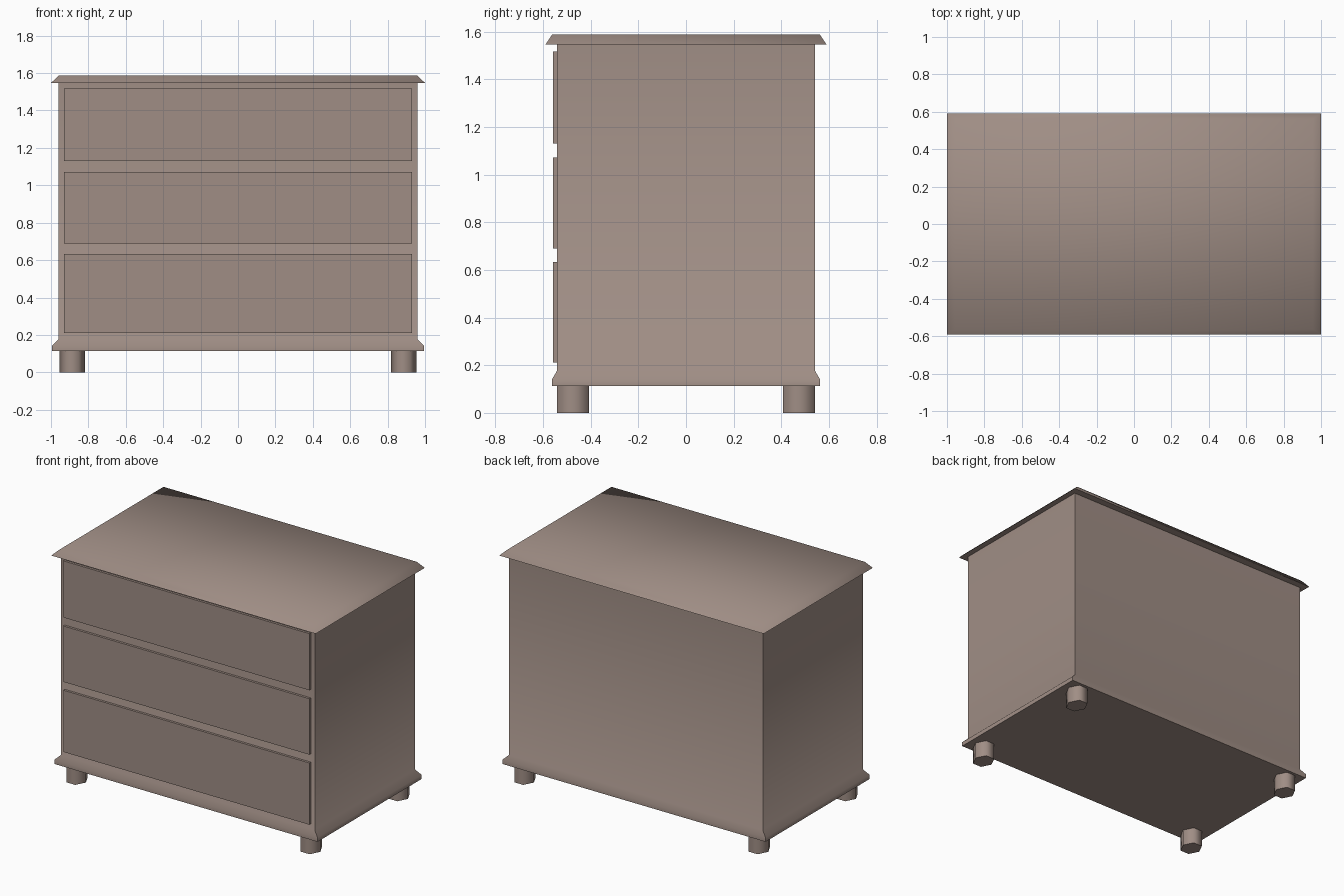
import bpy, math

if "Cube" in bpy.data.objects:
    bpy.data.objects.remove(bpy.data.objects["Cube"])

wood = bpy.data.materials.new("taupe wood")
wood.diffuse_color = (0.35, 0.27, 0.235, 1)
wood.use_nodes = True
wood.node_tree.nodes["Principled BSDF"].inputs["Base Color"].default_value = wood.diffuse_color


def make(name, verts, faces, angle=None):
    """Mesh object from vertices and faces, smooth below the given angle."""
    me = bpy.data.meshes.new(name)
    me.from_pydata(verts, [], faces)
    me.materials.append(wood)
    ob = bpy.data.objects.new(name, me)
    bpy.context.collection.objects.link(ob)
    if angle:
        bpy.ops.object.select_all(action='DESELECT')
        ob.select_set(True)
        bpy.context.view_layer.objects.active = ob
        bpy.ops.object.shade_smooth_by_angle(angle=math.radians(angle))
    return ob


def loft(name, rings, angle=None):
    """Closed skin through equal-length rings listed from bottom to top."""
    n = len(rings[0])
    verts = [v for r in rings for v in r]
    faces = [tuple(reversed(range(n))),
             tuple(range(len(verts) - n, len(verts)))]
    for k in range(len(rings) - 1):
        for i in range(n):
            j = (i + 1) % n
            faces.append((k * n + i, k * n + j, (k + 1) * n + j, (k + 1) * n + i))
    return make(name, verts, faces, angle)


def rect(x, y0, y1, z):
    return [(-x, y0, z), (x, y0, z), (x, y1, z), (-x, y1, z)]


def sym(x, y, z):
    return rect(x, -y, y, z)


# Carcass with flared plinth
loft("cabinet_body", [sym(0.995, 0.562, 0.113), sym(0.995, 0.562, 0.142),
                      sym(0.96, 0.542, 0.176), sym(0.96, 0.542, 1.547)], 50)

# Bevelled table top
loft("top_board", [sym(1.0, 0.59, 1.547), sym(0.957, 0.562, 1.588)], 70)

# Drawer fronts
for name, z0, z1 in (("bottom_drawer", 0.211, 0.633),
                     ("middle_drawer", 0.69, 1.072),
                     ("top_drawer", 1.13, 1.517)):
    loft(name, [rect(0.93, -0.558, -0.54, z) for z in (z0, z1)])

# Six-sided feet
for sx, side in ((-1, "left"), (1, "right")):
    for sy, end in ((-1, "front"), (1, "back")):
        loft(f"{end}_{side}_foot",
             [[(sx * 0.886 + 0.068 * math.cos(i * math.pi / 3),
                sy * 0.474 + 0.0775 * math.sin(i * math.pi / 3), z)
               for i in range(6)] for z in (0, 0.115)], 65)
